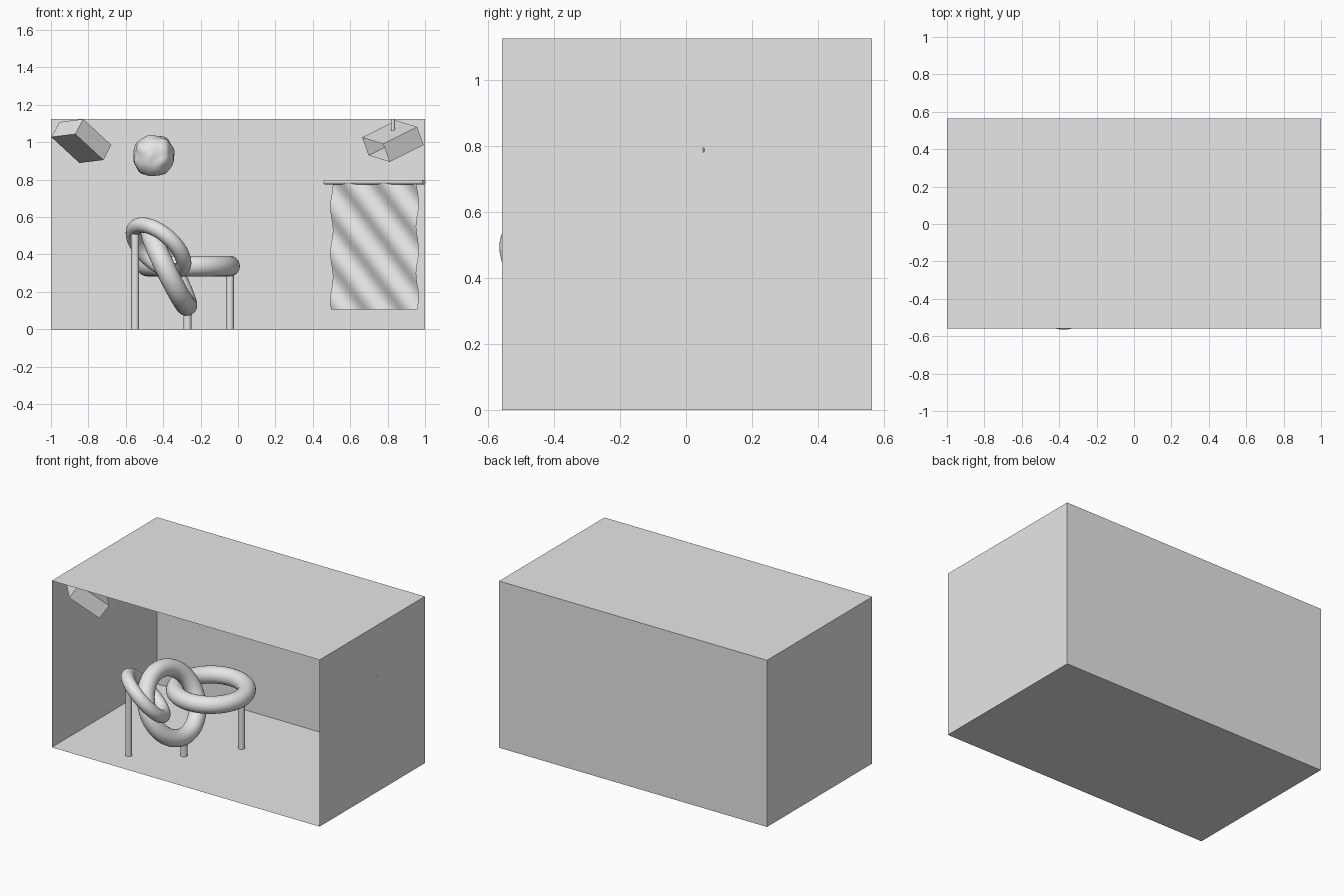
import bpy, bmesh, math
from mathutils import Vector, noise

cube = bpy.data.objects.get("Cube")
if cube:
    bpy.data.objects.remove(cube, do_unlink=True)

GREY = (0.8, 0.8, 0.8, 1)
mat = bpy.data.materials.new("light_grey")
mat.use_nodes = True
mat.diffuse_color = GREY
for node in mat.node_tree.nodes:
    if node.type == 'BSDF_PRINCIPLED':
        node.inputs["Base Color"].default_value = GREY


def finish(bm, name, smooth=False):
    """Turn a bmesh into a named, coloured object."""
    mesh = bpy.data.meshes.new(name)
    for f in bm.faces:
        f.smooth = smooth
    bm.to_mesh(mesh)
    bm.free()
    mesh.materials.append(mat)
    obj = bpy.data.objects.new(name, mesh)
    bpy.context.collection.objects.link(obj)
    return obj


def ring(name, centre, axis, scale):
    """Torus facing along the given axis."""
    turn = Vector(axis).to_track_quat('Z', 'Y').to_euler()
    bpy.ops.mesh.primitive_torus_add(
        major_segments=64, minor_segments=24, location=centre, rotation=turn,
        major_radius=0.22 * scale, minor_radius=0.055 * scale)
    obj = bpy.context.object
    obj.name = name
    obj.data.materials.append(mat)
    bpy.ops.object.shade_smooth()


def bar(name, start, end, radius):
    """Capped cylinder between two points."""
    a, b = Vector(start), Vector(end)
    bpy.ops.mesh.primitive_cylinder_add(
        vertices=32, radius=radius, depth=(b - a).length, location=(a + b) / 2,
        rotation=(b - a).to_track_quat('Z', 'Y').to_euler())
    obj = bpy.context.object
    obj.name = name
    obj.data.materials.append(mat)
    bpy.ops.object.shade_smooth_by_angle(angle=math.radians(40))


def slanted_box(name, corner, a, b, c, is_open=False):
    """Box from one corner and three edges; the a-b face can be left open."""
    bm = bmesh.new()
    bmesh.ops.create_cube(bm, size=1)
    if is_open:
        low = [f for f in bm.faces if f.calc_center_median().z < -0.4]
        bmesh.ops.delete(bm, geom=low, context='FACES_ONLY')
    a, b, c = Vector(a), Vector(b), Vector(c)
    for v in bm.verts:
        p = v.co + Vector((0.5, 0.5, 0.5))
        v.co = Vector(corner) + a * p.x + b * p.y + c * p.z
    if a.cross(b).dot(c) < 0:
        bmesh.ops.reverse_faces(bm, faces=bm.faces[:])
    finish(bm, name)


# Room shell, open at the front
bm = bmesh.new()
bmesh.ops.create_cube(bm, size=1)
front = [f for f in bm.faces if f.normal.y < -0.5]
bmesh.ops.delete(bm, geom=front, context='FACES_ONLY')
for v in bm.verts:
    v.co = Vector((v.co.x * 2, v.co.y * 1.122 + 0.003, (v.co.z + 0.5) * 1.125))
finish(bm, "room_shell")

# Three linked rings on legs
ring("seat_ring", (-0.265, 0.09, 0.338), (0, 0, 1), 1)
ring("middle_ring", (-0.37, -0.18, 0.325), (0.9, -0.07, 0.437), 1)
ring("back_ring", (-0.425, -0.378, 0.435), (0.583, 0.466, 0.673), 0.75)
legs = {"tall_leg": (-0.55, -0.38, 0.515),
        "short_leg": (-0.27, -0.19, 0.12),
        "seat_leg": (-0.043, 0.10, 0.32)}
for name, (x, y, top) in legs.items():
    bar(name, (x, y, 0), (x, y, top), 0.021)

# Floating lumpy stone
bm = bmesh.new()
bmesh.ops.create_icosphere(bm, subdivisions=4, radius=1)
for v in bm.verts:
    p = v.co.normalized()
    boxy = sum(abs(t) ** 3 for t in p) ** (-1 / 3)
    size = 0.107 * boxy ** 0.6 * (1 + 0.09 * noise.noise(p * 2.2))
    v.co = p * size + Vector((-0.45, 0.25, 0.928))
finish(bm, "stone", True)

# Curtain and its rod, set across the back corner
SLOPE = -0.84


def corner_y(x):
    return 0.04 + SLOPE * (x - 1)


bar("curtain_rod", (0.465, corner_y(0.465), 0.787),
    (0.994, corner_y(0.994), 0.787), 0.0125)
bm = bmesh.new()
bmesh.ops.create_grid(bm, x_segments=60, y_segments=80, size=0.5)
out = Vector((SLOPE, -1, 0)).normalized()
for v in bm.verts:
    x = 0.73 + v.co.x * 0.46
    z = 0.445 + v.co.y * 0.68
    wave = 0.011 * math.sin(2 * math.pi * (x / 0.19 + z / 0.25))
    v.co = Vector((x, corner_y(x), z)) + out * wave
finish(bm, "curtain", True)

# Box tucked into the upper front corner
slanted_box("corner_box", (-0.998, -0.40, 1.028),
            (0.128, -0.157, 0.016), (0.15, 0.107, -0.139),
            (0.043, 0.043, 0.08))

# Open lamp box hung from the ceiling by a stem
a = Vector((0.112, -0.23, -0.035))
b = Vector((0.035, 0.032, -0.096))
c = Vector((0.182, 0.075, 0.091))
middle = Vector((0.828, 0.381, 1.006))
slanted_box("lamp_box", middle - (a + b + c) / 2, a, b, c, is_open=True)
bar("lamp_stem", (middle.x, middle.y, 1.063), (middle.x, middle.y, 1.125), 0.011)
